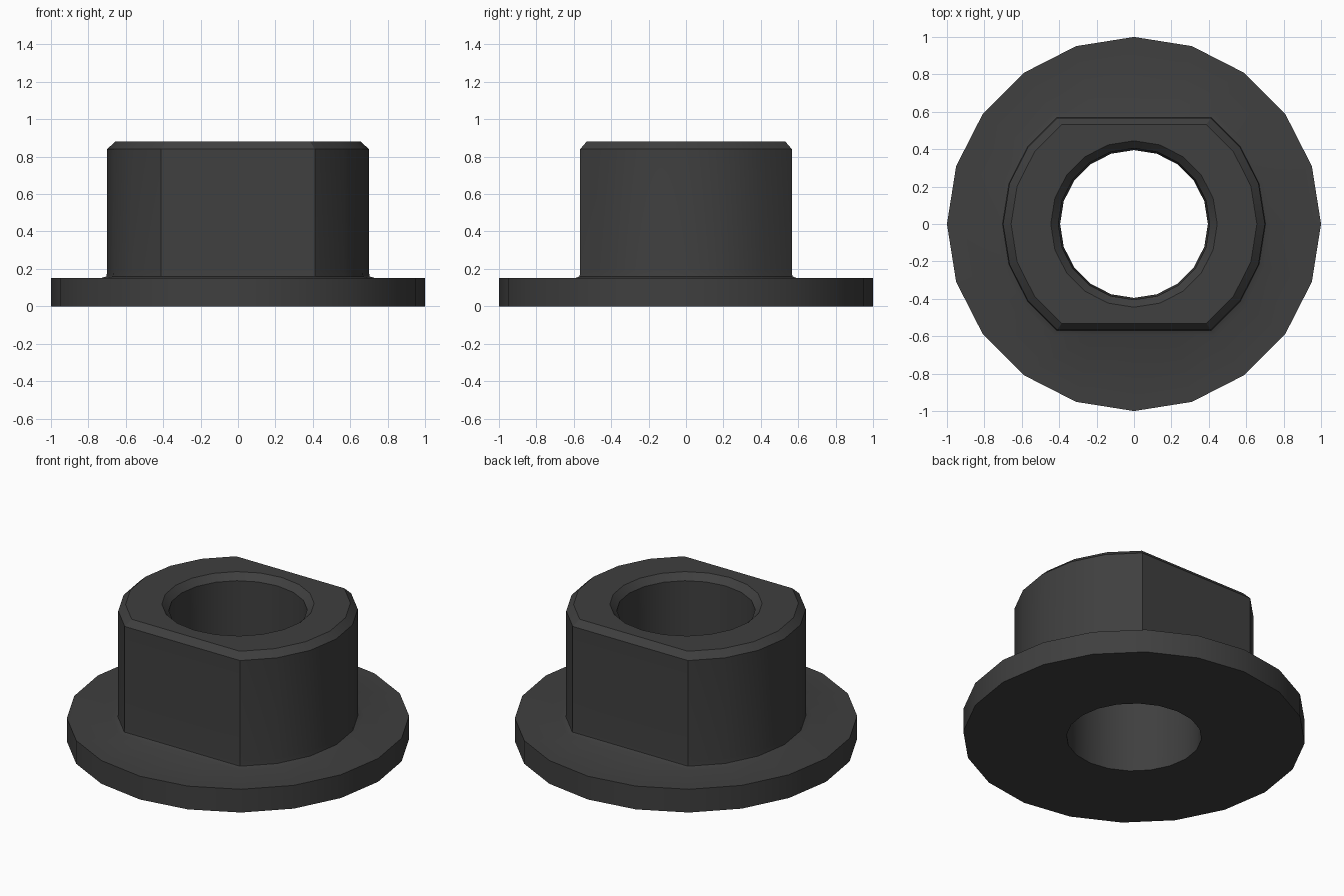
import bpy, bmesh, math

if "Cube" in bpy.data.objects:
    bpy.data.objects.remove(bpy.data.objects["Cube"])

SIDES = 20
FLAT = math.sin(math.radians(54))  # flats cut the body at this share of its radius


def ring(bm, radius, z, flats=False):
    """One loop of the section; flats=True squashes the two y sides."""
    limit = radius * FLAT if flats else radius
    verts = []
    for i in range(SIDES):
        a = math.tau * i / SIDES
        y = max(-limit, min(limit, radius * math.sin(a)))
        verts.append(bm.verts.new((radius * math.cos(a), y, z)))
    return verts


# Profile from bore bottom, round the flange, up the body and back down the bore
profile = [
    (0.395, 0.0, False),   # bore bottom
    (1.0, 0.0, False),     # flange underside
    (1.0, 0.15, False),    # flange top
    (0.735, 0.15, True),   # fillet foot
    (0.703, 0.16, True),   # fillet top
    (0.70, 0.19, True),
    (0.70, 0.84, True),    # body wall
    (0.657, 0.88, True),   # outer chamfer
    (0.445, 0.88, False),  # bore chamfer
    (0.405, 0.84, False),
]

bm = bmesh.new()
rings = [ring(bm, *p) for p in profile]
for a, b in zip(rings, rings[1:] + rings[:1]):
    for i in range(SIDES):
        j = (i + 1) % SIDES
        bm.faces.new((a[i], a[j], b[j], b[i]))
bmesh.ops.recalc_face_normals(bm, faces=bm.faces)
mesh = bpy.data.meshes.new("flanged_bushing")
bm.to_mesh(mesh)
bm.free()

bushing = bpy.data.objects.new("flanged_bushing", mesh)
bpy.context.collection.objects.link(bushing)

# Dark grey finish
dark = bpy.data.materials.new("dark_grey")
dark.diffuse_color = (0.05, 0.05, 0.05, 1)
dark.use_nodes = True
dark.node_tree.nodes["Principled BSDF"].inputs["Base Color"].default_value = dark.diffuse_color
mesh.materials.append(dark)

# Smooth round walls, crisp chamfers and flats
bpy.context.view_layer.objects.active = bushing
bushing.select_set(True)
bpy.ops.object.shade_smooth_by_angle(angle=math.radians(30))
